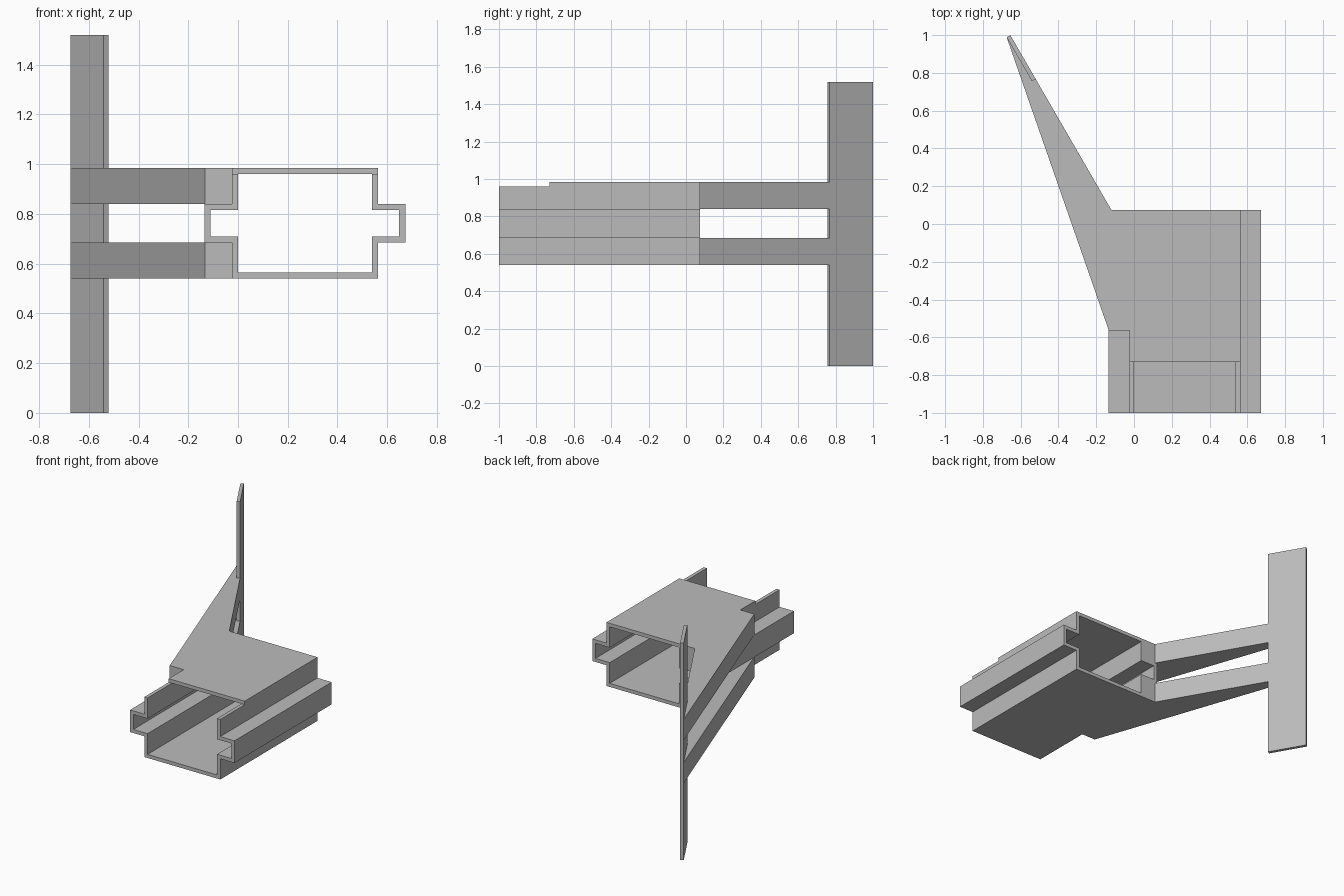
import bpy
import bmesh
from mathutils import Vector

default_cube = bpy.data.objects.get("Cube")
if default_cube:
    bpy.data.objects.remove(default_cube, do_unlink=True)

grey = bpy.data.materials.new("plain_grey")
grey.use_nodes = True
colour = (0.5, 0.5, 0.5, 1)
grey.diffuse_color = colour
grey.node_tree.nodes["Principled BSDF"].inputs["Base Color"].default_value = colour


def prism(name, points, along):
    """Extrude a flat outline (3D points) along a vector into a solid."""
    bm = bmesh.new()
    face = bm.faces.new([bm.verts.new(p) for p in points])
    new = bmesh.ops.extrude_face_region(bm, geom=[face])["geom"]
    verts = [v for v in new if isinstance(v, bmesh.types.BMVert)]
    bmesh.ops.translate(bm, verts=verts, vec=Vector(along))
    bmesh.ops.recalc_face_normals(bm, faces=bm.faces)
    mesh = bpy.data.meshes.new(name)
    bm.to_mesh(mesh)
    bm.free()
    mesh.materials.append(grey)
    obj = bpy.data.objects.new(name, mesh)
    bpy.context.collection.objects.link(obj)
    return obj


def slab(name, outline, bottom, top):
    return prism(name, [(x, y, bottom) for x, y in outline], (0, 0, top - bottom))


FRONT, BACK = -1.0, 0.075
BASE, TOP, ROOF = 0.54, 0.985, 0.96
WING_LOW, WING_HIGH = 0.685, 0.84
WALL = 0.025
MID, BODY, WING = 0.269, 0.294, 0.404

# Open channel with a hollow rib down each side
outer = [(BODY, BASE), (BODY, WING_LOW), (WING, WING_LOW),
         (WING, WING_HIGH), (BODY, WING_HIGH), (BODY, ROOF)]
inner = [(BODY - WALL, ROOF), (BODY - WALL, WING_HIGH - WALL),
         (WING - WALL, WING_HIGH - WALL), (WING - WALL, WING_LOW + WALL),
         (BODY - WALL, WING_LOW + WALL), (BODY - WALL, BASE + WALL)]
half = outer + inner
section = half + [(-x, z) for x, z in reversed(half)]
prism("channel", [(MID + x, FRONT, z) for x, z in section], (0, BACK - FRONT, 0))

# Roof plate, set back from the open front
left, right, roof_front = MID - BODY, MID + BODY, -0.73
slab("roof_plate", [(left, roof_front), (right, roof_front), (right, BACK), (left, BACK)],
     ROOF, TOP)

# Tapered arms above and below the side rib
arm = [(-0.133, -0.565), (left, -0.565), (left, BACK), (-0.12, BACK),
       (-0.655, 1.0), (-0.674, 0.988)]
slab("lower_arm", arm, BASE, WING_LOW)
slab("upper_arm", arm, WING_HIGH, TOP)

# Tall upright plate at the arm tips
slab("upright_plate", [(-0.674, 0.988), (-0.54, 0.756), (-0.52, 0.767), (-0.655, 1.0)],
     0, 1.52)
